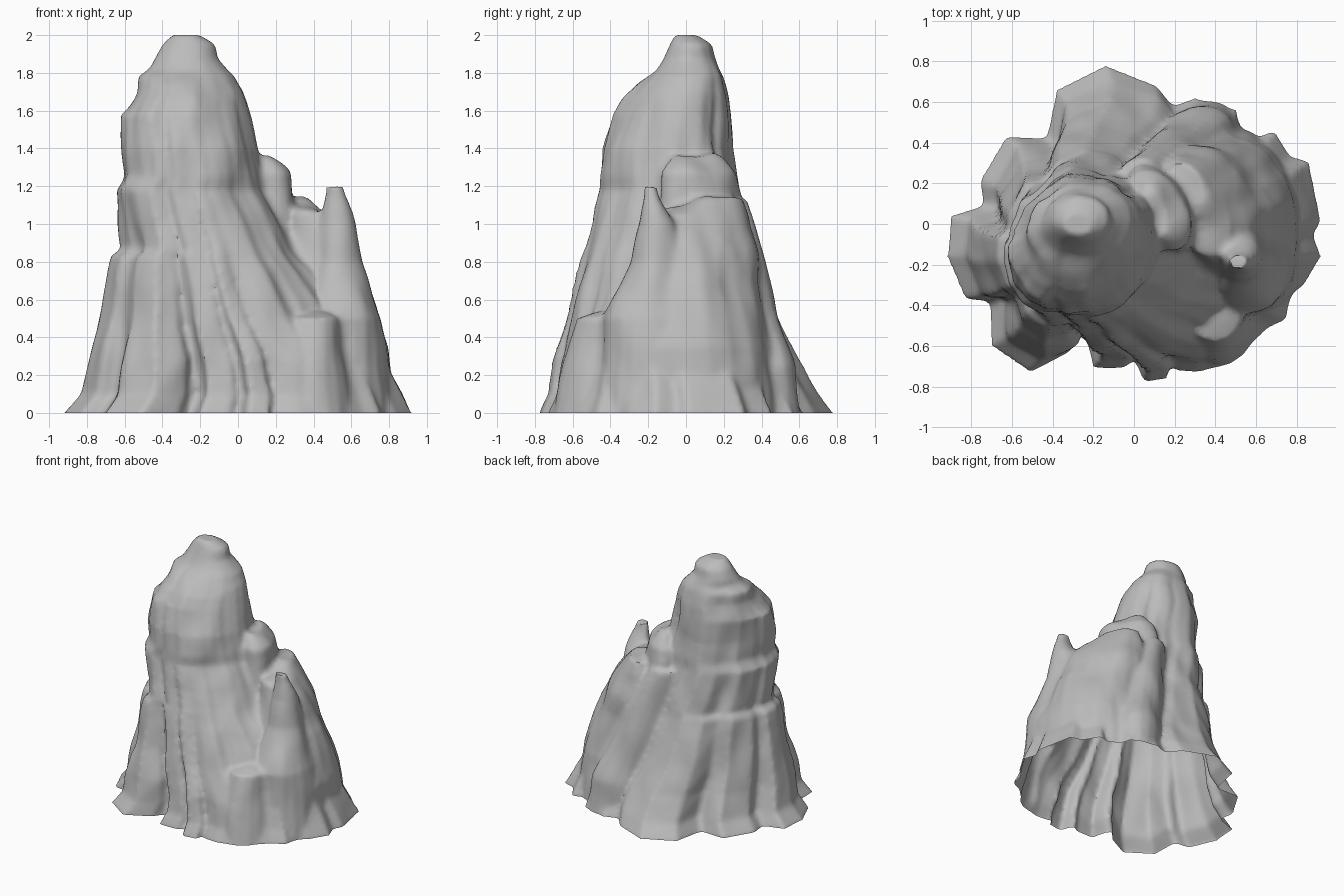
import bpy, bmesh, math
from mathutils import Vector, noise

cube = bpy.data.objects.get("Cube")
if cube:
    bpy.data.objects.remove(cube, do_unlink=True)

grey = bpy.data.materials.new("rock grey")
grey.use_nodes = True
grey.diffuse_color = (0.5, 0.5, 0.5, 1)
grey.node_tree.nodes["Principled BSDF"].inputs["Base Color"].default_value = (0.5, 0.5, 0.5, 1)

# Fluted foot outline, counter-clockwise
FOOT = [(.92, .01), (.86, .31), (.77, .33), (.69, .46), (.50, .38), (.51, .56), (.30, .62),
        (.19, .58), (.11, .68), (-.14, .78), (-.38, .66), (-.43, .42), (-.63, .43), (-.76, .21),
        (-.74, .09), (-.90, .04), (-.92, -.16), (-.83, -.37), (-.71, -.38), (-.70, -.60),
        (-.51, -.73), (-.32, -.63), (-.27, -.55), (-.23, -.58), (-.20, -.71), (-.05, -.71),
        (0, -.66), (.05, -.78), (.16, -.76), (.17, -.69), (.21, -.72), (.31, -.73), (.47, -.69),
        (.53, -.57), (.60, -.57), (.66, -.51), (.75, -.47), (.77, -.34), (.83, -.31),
        (.92, -.16), (.88, -.05)]
FLUTED = [Vector((x / .92, y / .78)) for x, y in FOOT]
ROUND = [Vector((math.cos(a), math.sin(a))) for a in (i * math.tau / 20 for i in range(20))]


def loft(bm, outline, rings):
    """Closed solid through rings of (z, x min, x max, y min, y max, skew, flute depth).
    Skew leans the ring's long axis to a diagonal within the same bounds."""
    loops = []
    for z, x0, x1, y0, y1, skew, depth in rings:
        loop = []
        for p in outline:
            q = p.normalized() * (1 + depth * (p.length - 1))
            qy = skew * q.x + math.sqrt(1 - skew * skew) * q.y
            loop.append(bm.verts.new(((x0 + x1) / 2 + q.x * (x1 - x0) / 2,
                                      (y0 + y1) / 2 + qy * (y1 - y0) / 2, z)))
        loops.append(loop)
    n = len(outline)
    for low, high in zip(loops, loops[1:]):
        for i in range(n):
            j = (i + 1) % n
            bm.faces.new((low[i], low[j], high[j], high[i]))
    bm.faces.new(loops[0][::-1])
    bm.faces.new(loops[-1])


bm = bmesh.new()
# Main peak
loft(bm, FLUTED, [
    (-.1, -.92, .92, -.78, .78, 0, 1), (0, -.92, .92, -.78, .78, 0, 1),
    (.1, -.83, .87, -.73, .71, 0, .95), (.28, -.79, .78, -.70, .60, 0, .85),
    (.5, -.74, .58, -.64, .50, 0, .7), (.75, -.69, .42, -.58, .41, 0, .55),
    (.83, -.67, .35, -.56, .38, 0, .5), (.86, -.62, .32, -.55, .37, 0, .5),
    (1, -.64, .24, -.50, .33, .05, .45), (1.18, -.66, .15, -.465, .29, .1, .35),
    (1.25, -.61, .14, -.465, .28, .1, .3), (1.4, -.62, .11, -.45, .25, .1, .3),
    (1.58, -.63, .06, -.39, .24, .12, .3), (1.66, -.57, .04, -.33, .23, .12, .3),
    (1.7, -.54, .03, -.28, .22, .1, .3), (1.78, -.53, -.01, -.20, .20, .1, .3),
    (1.82, -.46, -.06, -.16, .18, .1, .3), (1.87, -.44, -.11, -.13, .16, 0, .2),
    (1.95, -.40, -.12, -.09, .14, 0, .2), (2, -.35, -.2, -.06, .06, 0, .2)])
# Side spire
loft(bm, ROUND, [
    (-.1, .2, .84, -.5, .1, 0, 0), (.5, .34, .76, -.45, .08, 0, 0), (.8, .41, .66, -.29, .0, 0, 0),
    (1, .43, .62, -.24, -.06, 0, 0), (1.14, .45, .58, -.23, -.12, 0, 0),
    (1.21, .46, .56, -.23, -.14, 0, 0)])
# East shoulder curving from the spire round to the back
loft(bm, ROUND, [
    (-.1, .1, .84, -.4, .5, -.1, 0), (.35, .1, .80, -.36, .46, -.15, 0),
    (.7, .08, .69, -.27, .39, -.25, 0), (.85, .1, .62, -.23, .38, -.3, 0),
    (.95, .12, .56, -.2, .36, -.4, 0), (1.06, .14, .48, -.16, .34, -.45, 0),
    (1.14, .18, .36, .08, .31, -.5, 0)])
# Saddle knob
loft(bm, ROUND, [
    (.5, -.1, .38, -.22, .34, -.3, 0), (1.17, -.05, .29, -.14, .29, -.4, 0),
    (1.27, -.03, .27, -.13, .27, -.4, 0), (1.36, .04, .17, -.07, .16, -.4, 0)])
# Back ridge climbing from the foot to the peak
loft(bm, ROUND, [
    (-.1, .08, .54, .1, .62, .3, 0), (.25, .04, .5, .08, .57, .3, 0),
    (.6, -.04, .38, .05, .47, .3, 0), (.95, -.12, .24, 0, .37, .3, 0),
    (1.12, -.15, .14, 0, .32, .3, 0)])
# Front ledge
loft(bm, ROUND, [
    (-.1, .18, .64, -.72, -.1, 0, 0), (.25, .2, .6, -.65, -.1, 0, 0),
    (.5, .24, .56, -.58, -.1, 0, 0), (.53, .3, .52, -.46, -.1, 0, 0)])

mesh = bpy.data.meshes.new("rock_mountain")
bmesh.ops.recalc_face_normals(bm, faces=bm.faces)
bm.to_mesh(mesh)
bm.free()
rock = bpy.data.objects.new("rock_mountain", mesh)
bpy.context.collection.objects.link(rock)

# Fuse the parts into one skin
fuse = rock.modifiers.new("fuse", 'REMESH')
fuse.mode = 'VOXEL'
fuse.voxel_size = .02
soften = rock.modifiers.new("soften", 'SMOOTH')
soften.factor, soften.iterations = .5, 2
skin = bpy.data.meshes.new_from_object(rock.evaluated_get(bpy.context.evaluated_depsgraph_get()))
rock.modifiers.clear()

# Weathered vertical streaks, then an open foot on the ground
bm = bmesh.new()
bm.from_mesh(skin)
bm.normal_update()
shifts = []
for v in bm.verts:
    p = Vector((v.co.x * 6, v.co.y * 6, v.co.z * 3))
    fade = min(1, max(0, v.co.z * 4)) * min(1, max(0, (2 - v.co.z) * 4))
    shifts.append(v.normal * (.025 * noise.noise(p) * fade))
for v, shift in zip(bm.verts, shifts):
    v.co += shift
bmesh.ops.bisect_plane(bm, geom=bm.verts[:] + bm.edges[:] + bm.faces[:], dist=1e-5,
                       plane_co=(0, 0, 0), plane_no=(0, 0, -1), clear_outer=True)
bm.to_mesh(skin)
bm.free()
rock.data = skin
skin.materials.clear()
skin.materials.append(grey)
bpy.ops.object.select_all(action='DESELECT')
rock.select_set(True)
bpy.context.view_layer.objects.active = rock
bpy.ops.object.shade_smooth_by_angle(angle=math.radians(50))
